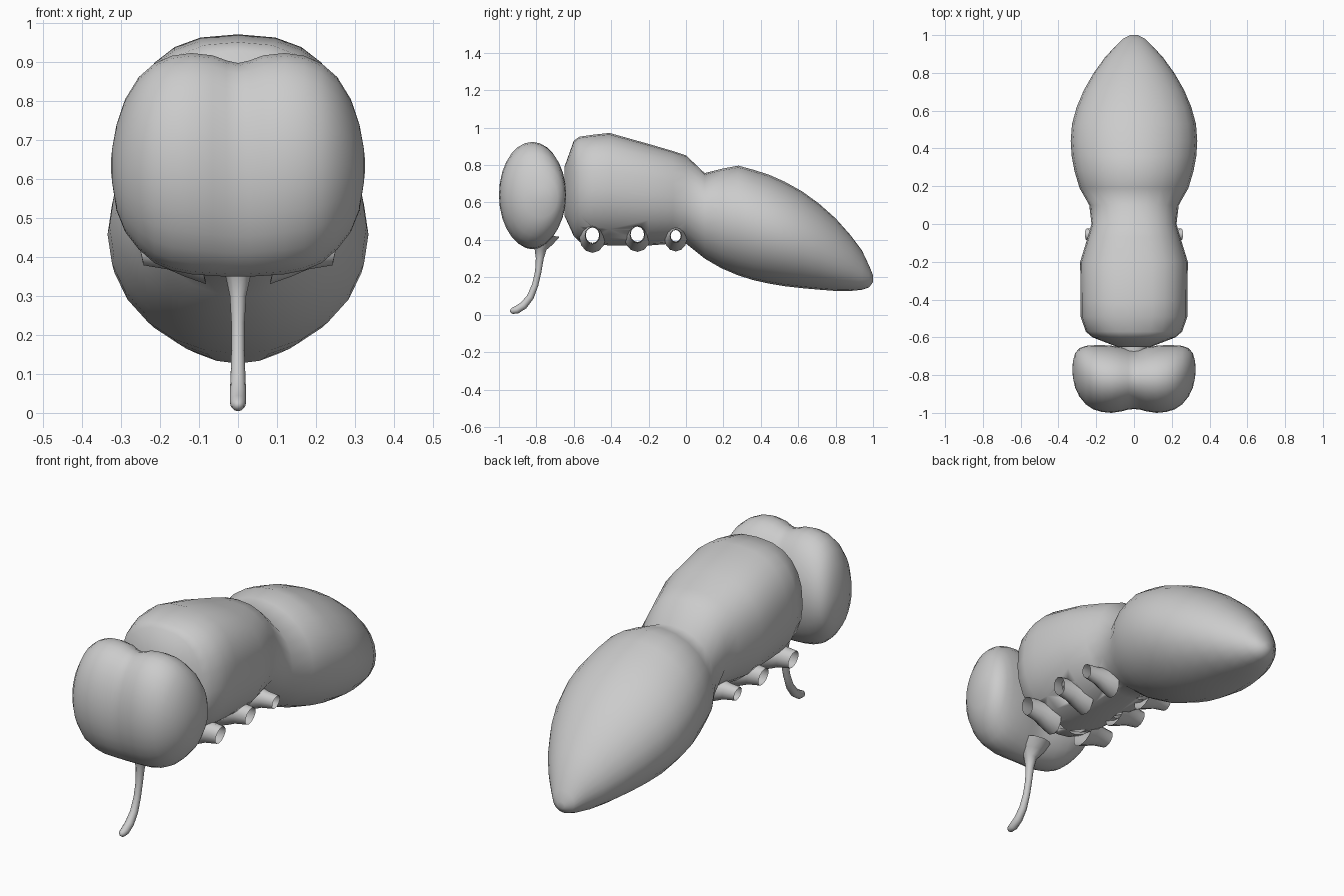
import bpy, bmesh, math
from mathutils import Vector

if "Cube" in bpy.data.objects:
    bpy.data.objects.remove(bpy.data.objects["Cube"])


def finish(bm, name, angle=60):
    bmesh.ops.recalc_face_normals(bm, faces=bm.faces)
    me = bpy.data.meshes.new(name)
    bm.to_mesh(me)
    bm.free()
    ob = bpy.data.objects.new(name, me)
    bpy.context.collection.objects.link(ob)
    bpy.ops.object.select_all(action='DESELECT')
    ob.select_set(True)
    bpy.context.view_layer.objects.active = ob
    bpy.ops.object.shade_smooth_by_angle(angle=math.radians(angle))
    return ob


def skin(name, rings, caps=True, angle=60):
    bm = bmesh.new()
    loops = [[bm.verts.new(p) for p in r] for r in rings]
    n = len(loops[0])
    for a, b in zip(loops, loops[1:]):
        for i in range(n):
            j = (i + 1) % n
            bm.faces.new((a[i], a[j], b[j], b[i]))
    if caps:
        bm.faces.new(loops[0])
        bm.faces.new(loops[-1])
    return finish(bm, name, angle)


def oval(n, rx, rz, ex=2.0):
    # superellipse; lower half is always a plain ellipse
    pts = []
    for i in range(n):
        t = 2 * math.pi * i / n
        c, s = math.cos(t), math.sin(t)
        e = 2 / ex if s > 0 else 1.0
        pts.append((rx * math.copysign(abs(c) ** e, c),
                    rz * math.copysign(abs(s) ** e, s)))
    return pts


# Thorax and abdomen: y, half width, bottom, top, squareness of upper half
sections = [
    (-.65, .09, .53, .79, 2.2), (-.60, .22, .42, .93, 2.4),
    (-.57, .255, .39, .952, 2.5), (-.49, .283, .38, .963, 2.5),
    (-.41, .283, .37, .972, 2.5), (-.20, .285, .37, .913, 2.5),
    (-.07, .245, .38, .875, 2.4), (0, .225, .38, .852, 2.3),
    (.10, .237, .30, .757, 2.1), (.19, .288, .248, .78, 2),
    (.28, .315, .21, .797, 2), (.36, .33, .185, .775, 2),
    (.44, .335, .167, .75, 2), (.53, .328, .152, .71, 2),
    (.62, .303, .142, .66, 2), (.71, .265, .134, .595, 2),
    (.80, .213, .127, .515, 2), (.88, .155, .127, .425, 2),
    (.94, .10, .133, .345, 2), (.98, .06, .147, .26, 2),
    (1.0, .02, .175, .21, 2),
]
rings = []
for y, w, lo, hi, ex in sections:
    rings.append([(x, y, (lo + hi) / 2 + z)
                  for x, z in oval(24, w, (hi - lo) / 2, ex)])
body = skin("thorax_and_abdomen", rings)

# Head with two eye lobes: x, y centre, y radius, bottom, top
half = [
    (0, -.822, .158, .35, .898), (.03, -.822, .160, .35, .905),
    (.065, -.822, .170, .352, .918), (.12, -.822, .178, .356, .924),
    (.17, -.818, .177, .366, .917), (.215, -.812, .170, .385, .897),
    (.255, -.80, .155, .42, .862), (.29, -.785, .127, .465, .805),
    (.312, -.775, .09, .52, .74), (.323, -.77, .045, .59, .68),
    (.326, -.77, .012, .62, .65),
]
full = [(-s[0],) + s[1:] for s in reversed(half[1:])] + half
skin("head", [[(x, yc + u, (lo + hi) / 2 + v)
               for u, v in oval(28, ry, (hi - lo) / 2)]
              for x, yc, ry, lo, hi in full], angle=80)


def tube(name, path, n=12, caps=True):
    # path lies in the x = 0 plane: y, z, radius
    rings = []
    for i, (y, z, r) in enumerate(path):
        a, b = path[max(i - 1, 0)], path[min(i + 1, len(path) - 1)]
        d = Vector((0, b[0] - a[0], b[1] - a[1])).normalized()
        side = d.cross(Vector((1, 0, 0)))
        rings.append([Vector((u, y, z)) + side * v for u, v in oval(n, r, r)])
    return skin(name, rings, caps)


# Proboscis and neck
tube("proboscis", [(-.765, .43, .09), (-.772, .385, .06), (-.778, .35, .032),
                   (-.782, .30, .021), (-.79, .23, .017), (-.806, .16, .017),
                   (-.832, .095, .019), (-.868, .05, .021), (-.905, .026, .021),
                   (-.93, .02, .016), (-.94, .019, .006)])
tube("neck", [(-.73, .65, .07), (-.62, .65, .07)])

# Hollow leg sockets: y, z, bore radius
for name, y0, z0, r in (("front", -.50, .425, .036), ("middle", -.26, .43, .036),
                        ("rear", -.055, .422, .027)):
    bore = skin(name + "_bore", [[(x, y0 + u, z0 + v * 1.15) for u, v in oval(12, r, r)]
                                 for x in (-.4, .4)])
    bore.hide_render = True
    bore.hide_viewport = False
    bore.display_type = 'WIRE'
    mod = body.modifiers.new(name + "_hole", 'BOOLEAN')
    mod.operation = 'DIFFERENCE'
    mod.solver = 'EXACT'
    mod.object = bore
    for sx, tag in ((1, "right"), (-1, "left")):
        prof = ((.10, .034), (.15, .022), (.19, .010), (.252, .003))
        skin(f"{name}_leg_socket_{tag}",
             [[(sx * (x + .25 * v), y0 + u, z0 + v * 1.15 - g * .4)
               for u, v in oval(12, r + g, r + g)] for x, g in prof], caps=False)
